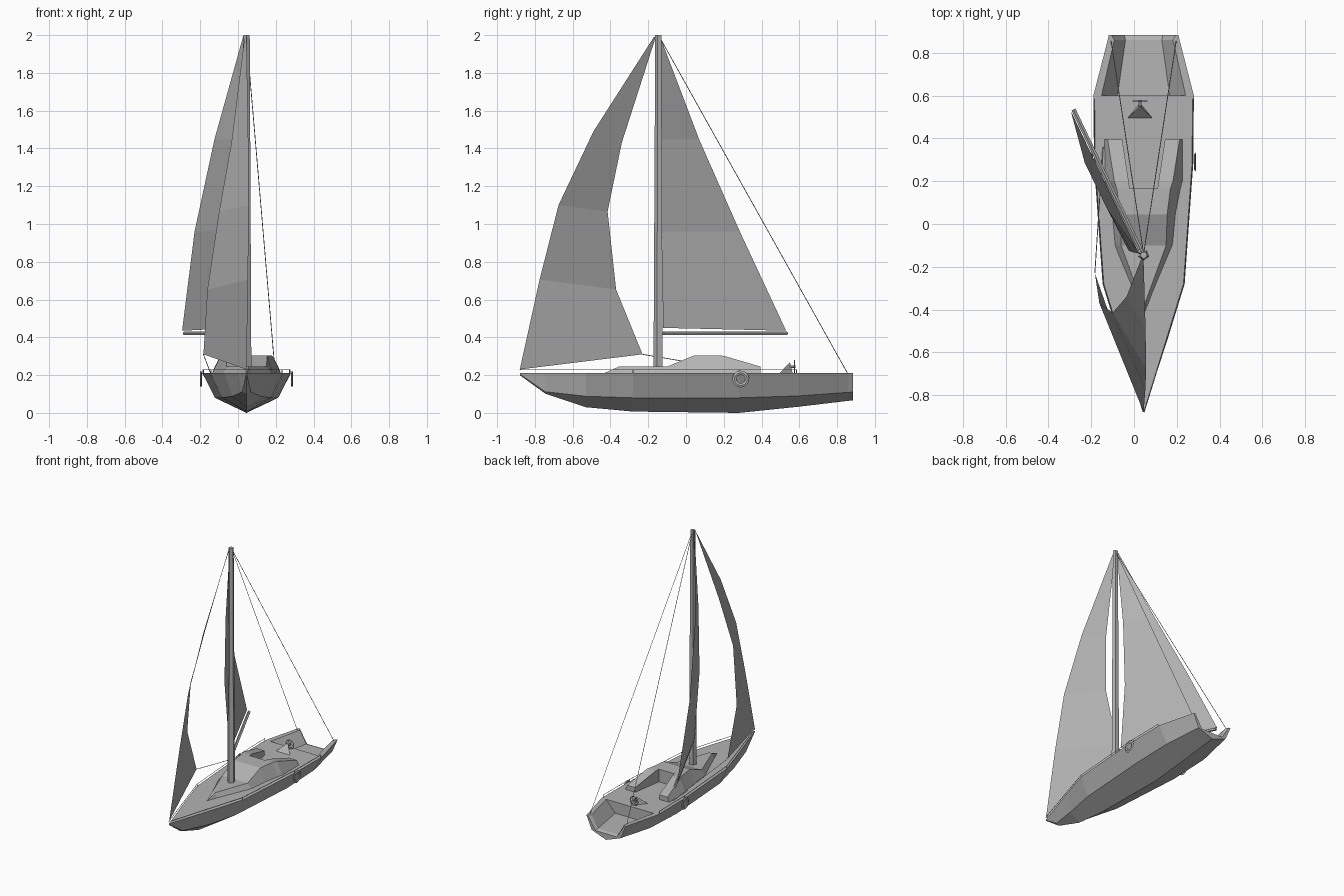
import bpy, bmesh, math
from mathutils import Vector, Matrix

if "Cube" in bpy.data.objects:
    bpy.data.objects.remove(bpy.data.objects["Cube"])

CX = 0.045      # boat centreline
DECK = 0.21

grey = bpy.data.materials.new("mid_grey")
grey.diffuse_color = (0.45, 0.45, 0.45, 1)
grey.use_nodes = True
grey.node_tree.nodes["Principled BSDF"].inputs["Base Color"].default_value = grey.diffuse_color


def add_object(name, bm):
    me = bpy.data.meshes.new(name)
    bm.to_mesh(me)
    bm.free()
    me.materials.append(grey)
    ob = bpy.data.objects.new(name, me)
    bpy.context.collection.objects.link(ob)
    return ob


def make(name, verts, faces):
    bm = bmesh.new()
    vs = [bm.verts.new(v) for v in verts]
    for f in faces:
        bm.faces.new([vs[i] for i in f])
    bmesh.ops.remove_doubles(bm, verts=bm.verts, dist=0.0002)
    bmesh.ops.dissolve_degenerate(bm, edges=bm.edges, dist=0.0002)
    bmesh.ops.recalc_face_normals(bm, faces=bm.faces)
    return add_object(name, bm)


def loft(name, rings):
    """Skin closed rings of equal length and cap both ends."""
    n = len(rings[0])
    verts = [p for r in rings for p in r]
    faces = [(k * n + i, k * n + (i + 1) % n, (k + 1) * n + (i + 1) % n, (k + 1) * n + i)
             for k in range(len(rings) - 1) for i in range(n)]
    faces += [tuple(range(n)), tuple(range(len(verts) - n, len(verts)))]
    return make(name, verts, faces)


def mirrored(y, half):
    """Symmetric cross-section from (half width, z) points."""
    return [(CX + w, y, z) for w, z in half] + [(CX - w, y, z) for w, z in reversed(half)]


def tube(name, pts, r1, r2=None, sides=5):
    """Straight round bars along a path."""
    r2 = r1 if r2 is None else r2
    bm = bmesh.new()
    for a, b in zip(pts, pts[1:]):
        a, b = Vector(a), Vector(b)
        d = b - a
        m = Matrix.Translation((a + b) / 2) @ d.to_track_quat('Z', 'Y').to_matrix().to_4x4()
        bmesh.ops.create_cone(bm, cap_ends=True, segments=sides, radius1=r1, radius2=r2,
                              depth=d.length, matrix=m)
    return add_object(name, bm)


def ring(name, loc, rot, major, minor, seg, mseg, flat=1.0):
    bpy.ops.mesh.primitive_torus_add(location=loc, rotation=rot, major_radius=major,
                                     minor_radius=minor, major_segments=seg, minor_segments=mseg)
    ob = bpy.context.object
    ob.name = name
    ob.scale.z = flat
    ob.data.materials.append(grey)


def sail(name, fore, aft):
    n = len(fore)
    return make(name, fore + aft, [(i, i + 1, n + i + 1, n + i) for i in range(n - 1)])


# Hull: y, deck half, chine half, chine z, keel z, well rim half, well floor half, floor z
stations = [
    (-.88, .001, .001, .205, .20, .0005, .0002, DECK),
    (-.745, .045, .022, .112, .102, .03, .02, DECK),
    (-.53, .115, .075, .088, .03, .09, .06, DECK),
    (-.28, .192, .130, .08, .007, .15, .09, DECK),
    (.28, .232, .168, .08, .0, .19, .12, DECK),
    (.60, .235, .165, .09, .033, .197, .122, DECK),
    (.60, .235, .165, .09, .033, .197, .122, .125),
    (.86, .168, .123, .109, .064, .137, .085, .12),
    (.883, .163, .120, .11, .066, .15, .09, .112),
]
loft("hull", [mirrored(y, [(0.0, zk), (hc, zc), (ht, DECK), (hr, DECK), (hf, zf)])
              for y, ht, hc, zc, zk, hr, hf, zf in stations])

# Cabin: y, base half, top half, top z
cabin = [(-.43, .001, .0005, DECK + .002), (-.355, .03, .012, .245), (-.10, .137, .105, .245),
         (.045, .15, .11, .305), (.165, .174, .125, .305)]
loft("cabin", [mirrored(y, [(b, DECK - .005), (t, z)]) for y, b, t, z in cabin])

# Cockpit side coamings: y, outer base, outer top, inner, top z
coaming = [(.165, .174, .125, .065, .305), (.20, .183, .137, .07, .302), (.395, .184, .168, .10, .245)]
for s, side in ((1, "right"), (-1, "left")):
    loft("coaming_" + side, [[(CX + s * ob, y, DECK - .005), (CX + s * ot, y, z),
                              (CX + s * i, y, z), (CX + s * i, y, DECK - .005)]
                             for y, ob, ot, i, z in coaming])
    # Guard rail with posts
    path = [(-.88, .002), (-.28, .188), (.28, .228), (.585, .231)]
    tube("guard_rail_" + side, [(CX + s * w, y, .228) for y, w in path], .002, sides=4)
    for y, w in path[1:]:
        tube("rail_post_" + side, [(CX + s * w, y, .205), (CX + s * w, y, .23)], .002, sides=4)
    # Life ring hung on the hull side
    ring("life_ring_" + side, (CX + s * .241, .29, .179), (0, math.pi / 2, 0), .034, .011, 12, 4, .45)
    # Stay from masthead to stern
    tube("backstay_" + side, [(CX, -.14, 1.99), (CX + s * .152, .855, DECK)], .002, sides=4)

# Mast and boom
MY = -.145
tube("mast", [(CX, MY, .24), (CX, MY, 2.0)], .027, .018)
tube("boom", [(CX - .015, MY + .025, .42), (-.283, .535, .42)], .011)

# Mainsail: luff bowing off the mast, leech twisting off to the left
main_luff = [(.015, -.122, .45), (-.024, -.126, .96), (-.012, -.13, 1.447), (CX - .006, -.138, 2.0)]
main_leech = [(-.296, .53, .435), (-.23, .285, .96), (-.125, .07, 1.447), (CX - .016, -.14, 2.0)]
sail("mainsail", main_luff, main_leech)

# Jib
jib_luff = [(CX, -.88, .23), (.053, -.775, .706), (.057, -.675, 1.10), (.054, -.49, 1.49), (CX, -.17, 1.99)]
jib_leech = [(-.183, -.23, .31), (-.162, -.37, .653), (-.10, -.415, 1.066), (-.035, -.34, 1.43), (.035, -.16, 1.99)]
sail("jib", jib_luff, jib_leech)
tube("jib_sheet", [jib_leech[0], (-.145, .36, DECK)], .002, sides=4)

# Steering pedestal and wheel
WX = .028
make("pedestal", [(WX - .058, .495, DECK), (WX + .058, .495, DECK), (WX, .565, DECK), (WX, .55, .268)],
     [(0, 1, 2), (0, 1, 3), (1, 2, 3), (2, 0, 3)])
tube("wheel_hub", [(WX, .54, .245), (WX, .58, .245)], .007, sides=6)
ring("wheel_rim", (WX, .575, .245), (math.pi / 2, 0, 0), .033, .003, 12, 4)
for k in range(3):
    a = k * math.pi / 3
    d = Vector((math.cos(a), 0, math.sin(a))) * .036
    c = Vector((WX, .575, .245))
    tube("wheel_spoke", [c - d, c + d], .002, sides=4)
